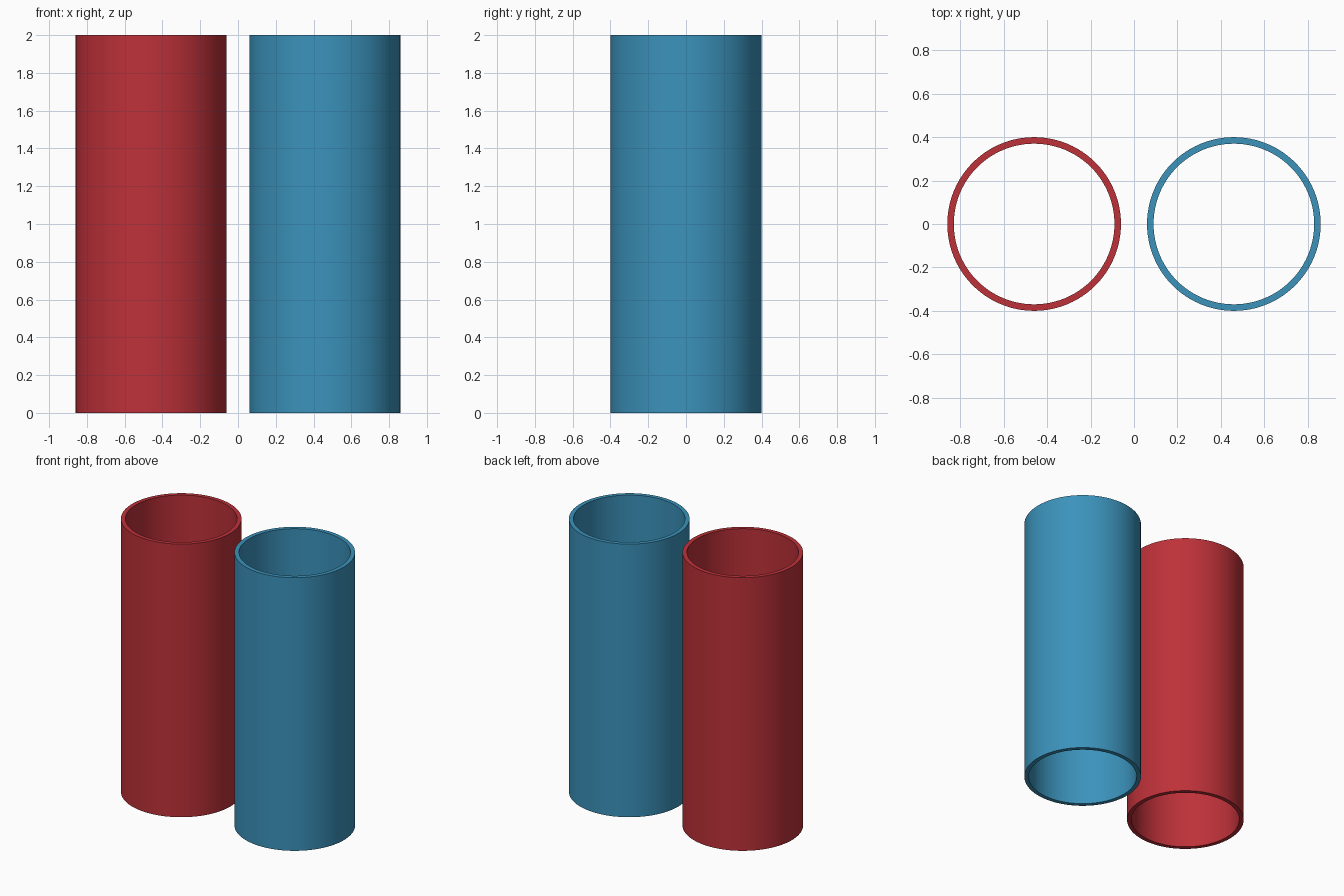
import bpy, bmesh, math

if "Cube" in bpy.data.objects:
    bpy.data.objects.remove(bpy.data.objects["Cube"])

HEIGHT, OUTER, INNER, OFFSET, SEGMENTS = 2.0, 0.4, 0.37, 0.46, 96


def material(name, colour):
    mat = bpy.data.materials.new(name)
    mat.diffuse_color = (*colour, 1.0)
    mat.use_nodes = True
    mat.node_tree.nodes["Principled BSDF"].inputs["Base Color"].default_value = mat.diffuse_color
    return mat


def tube(name, x, mat):
    # Open pipe: a rectangular wall section swept round the axis
    bm = bmesh.new()
    section = [(OUTER, 0), (OUTER, HEIGHT), (INNER, HEIGHT), (INNER, 0)]
    rings = []
    for r, z in section:
        rings.append([bm.verts.new((r * math.cos(2 * math.pi * i / SEGMENTS),
                                    r * math.sin(2 * math.pi * i / SEGMENTS), z))
                      for i in range(SEGMENTS)])
    for k in range(4):
        a, b = rings[k], rings[(k + 1) % 4]
        for i in range(SEGMENTS):
            j = (i + 1) % SEGMENTS
            bm.faces.new((a[i], a[j], b[j], b[i]))
    bmesh.ops.recalc_face_normals(bm, faces=bm.faces)
    mesh = bpy.data.meshes.new(name)
    bm.to_mesh(mesh)
    bm.free()
    mesh.materials.append(mat)
    obj = bpy.data.objects.new(name, mesh)
    obj.location.x = x
    bpy.context.collection.objects.link(obj)
    # Smooth walls, sharp rims
    bpy.ops.object.select_all(action='DESELECT')
    obj.select_set(True)
    bpy.context.view_layer.objects.active = obj
    bpy.ops.object.shade_smooth_by_angle(angle=math.radians(30))
    return obj


# Pair of standing tubes
tube("red_tube", -OFFSET, material("red", (0.51, 0.031, 0.041)))
tube("blue_tube", OFFSET, material("blue", (0.044, 0.29, 0.50)))
